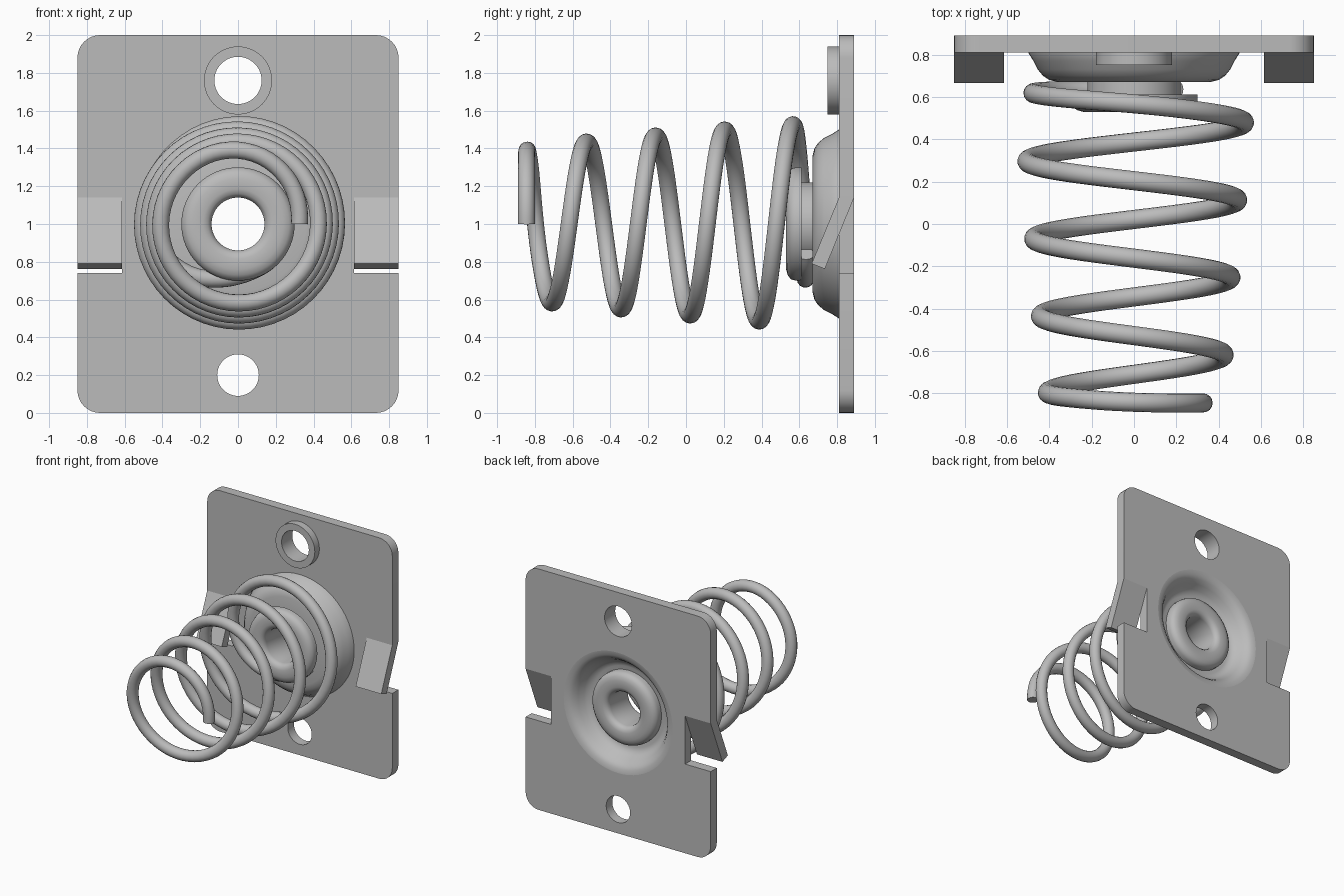
import bpy, bmesh
from math import sin, cos, pi, radians
from mathutils import Matrix

if "Cube" in bpy.data.objects:
    bpy.data.objects.remove(bpy.data.objects["Cube"])

steel = bpy.data.materials.new("grey_steel")
steel.use_nodes = True
GREY = (0.5, 0.5, 0.5, 1)
steel.diffuse_color = GREY
steel.node_tree.nodes["Principled BSDF"].inputs["Base Color"].default_value = GREY


def finish(obj, angle=35):
    obj.data.materials.append(steel)
    bpy.ops.object.select_all(action='DESELECT')
    obj.select_set(True)
    bpy.context.view_layer.objects.active = obj
    if obj.type == 'CURVE':
        bpy.ops.object.convert(target='MESH')
        obj = bpy.context.object
    bpy.ops.object.shade_smooth_by_angle(angle=radians(angle))
    return obj


def new_object(name, data):
    obj = bpy.data.objects.new(name, data)
    bpy.context.collection.objects.link(obj)
    return obj


def mesh_object(name, bm, angle=35):
    bmesh.ops.recalc_face_normals(bm, faces=bm.faces)
    me = bpy.data.meshes.new(name)
    bm.to_mesh(me)
    bm.free()
    return finish(new_object(name, me), angle)


def lathe(name, profile, z, steps=64):
    """Spin a closed (radius, y) profile about the y axis at height z."""
    bm = bmesh.new()
    verts = [bm.verts.new((r, y, 0)) for r, y in profile]
    edges = [bm.edges.new((a, b)) for a, b in zip(verts, verts[1:] + verts[:1])]
    bmesh.ops.spin(bm, geom=verts + edges, cent=(0, 0, 0), axis=(0, 1, 0),
                   angle=2 * pi, steps=steps, use_duplicate=False)
    bmesh.ops.remove_doubles(bm, verts=bm.verts, dist=0.0005)
    bmesh.ops.translate(bm, verts=bm.verts, vec=(0, 0, z))
    return mesh_object(name, bm)


def poly_spline(curve, points, cyclic=False):
    s = curve.splines.new('POLY')
    s.points.add(len(points) - 1)
    for p, co in zip(s.points, points):
        p.co = (*co, 1)
    s.use_cyclic_u = cyclic


def arc(cx, cz, r, start, end, n):
    return [(cx + r * cos(radians(start + (end - start) * i / n)),
             cz + r * sin(radians(start + (end - start) * i / n)), 0)
            for i in range(n + 1)]


# Mounting plate: rounded outline with side slots and round holes
W, SLOT_X, SLOT_LOW, SLOT_HIGH, R = 0.85, 0.615, 0.74, 1.14, 0.12
half = arc(W - R, R, R, -90, 0, 8)
half += [(W, SLOT_LOW, 0), (SLOT_X, SLOT_LOW, 0), (SLOT_X, SLOT_HIGH, 0), (W, SLOT_HIGH, 0)]
half += arc(W - R, 2 - R, R, 0, 90, 8)
outline = half + [(-x, z, 0) for x, z, _ in reversed(half)]
cu = bpy.data.curves.new("mounting_plate", 'CURVE')
cu.dimensions = '2D'
cu.fill_mode = 'BOTH'
cu.extrude = 0.04
poly_spline(cu, outline, True)
for z, r in ((1.76, 0.125), (1, 0.5), (0.2, 0.11)):
    poly_spline(cu, arc(0, z, r, 0, 360, 64)[:-1], True)
plate = finish(new_object("mounting_plate", cu))
plate.data.transform(Matrix.Translation((0, 0.85, 0)) @ Matrix.Rotation(pi / 2, 4, 'X'))

# Tabs bent forward out of the slots
TAB = [(0.81, 1.14), (0.665, 0.79), (0.735, 0.762), (0.89, 1.14)]
for name, side in (("left_tab", 1), ("right_tab", -1)):
    bm = bmesh.new()
    face = bm.faces.new([bm.verts.new((side * SLOT_X, y, z)) for y, z in TAB])
    ext = bmesh.ops.extrude_face_region(bm, geom=[face])["geom"]
    bmesh.ops.translate(bm, verts=[v for v in ext if isinstance(v, bmesh.types.BMVert)],
                        vec=(side * (W - SLOT_X), 0, 0))
    bmesh.ops.delete(bm, geom=[f for f in bm.faces if not f.is_valid], context='FACES')
    mesh_object(name, bm)

# Collar around the upper hole
lathe("upper_collar", [(0.125, 0.75), (0.18, 0.75), (0.18, 0.815), (0.125, 0.815)], 1.76)

# Pressed bowl, pushed forward out of the plate
lathe("pressed_bowl", [
    (0.5, 0.81), (0.475, 0.77), (0.455, 0.73), (0.43, 0.7), (0.4, 0.68), (0.36, 0.67),
    (0.2, 0.67), (0.2, 0.75), (0.33, 0.75), (0.36, 0.76), (0.385, 0.785),
    (0.41, 0.83), (0.435, 0.865), (0.465, 0.885), (0.5, 0.89)], 1)

# Hollow rivet with a rolled flange on both sides
lathe("hollow_rivet", [
    (0.14, 0.575), (0.145, 0.555), (0.16, 0.538), (0.185, 0.53), (0.24, 0.53),
    (0.27, 0.538), (0.292, 0.555), (0.3, 0.58), (0.3, 0.612), (0.22, 0.612),
    (0.22, 0.68), (0.22, 0.75), (0.3, 0.75), (0.3, 0.785), (0.292, 0.81),
    (0.27, 0.827), (0.24, 0.835), (0.185, 0.835), (0.16, 0.827), (0.145, 0.81),
    (0.14, 0.79)], 1)

# Conical spring: (turn, radius, y) keys, last part curls in under the rivet
KEYS = [(0, 0.32, -0.845), (0.25, 0.395, -0.845), (0.5, 0.41, -0.8), (0.75, 0.418, -0.71),
        (4.25, 0.53, 0.57), (4.5, 0.485, 0.625), (4.75, 0.26, 0.635), (5, 0.25, 0.635)]


def key_value(t, k):
    t = min(max(t, 0), 5)
    for a, b in zip(KEYS, KEYS[1:]):
        if t <= b[0]:
            return a[k] + (b[k] - a[k]) * (t - a[0]) / (b[0] - a[0])


def smooth_value(t, k):
    return sum(key_value(t + d * 0.03, k) for d in range(-2, 3)) / 5


path = []
STEPS = 56
for i in range(int(4.9 * STEPS) + 1):
    t = i / STEPS
    r = smooth_value(t, 1)
    path.append((r * cos(2 * pi * t), smooth_value(t, 2), 1 + r * sin(2 * pi * t)))
cu = bpy.data.curves.new("coil_spring", 'CURVE')
cu.dimensions = '3D'
cu.bevel_depth = 0.045
cu.bevel_resolution = 6
cu.use_fill_caps = True
poly_spline(cu, path)
finish(new_object("coil_spring", cu), 50)
